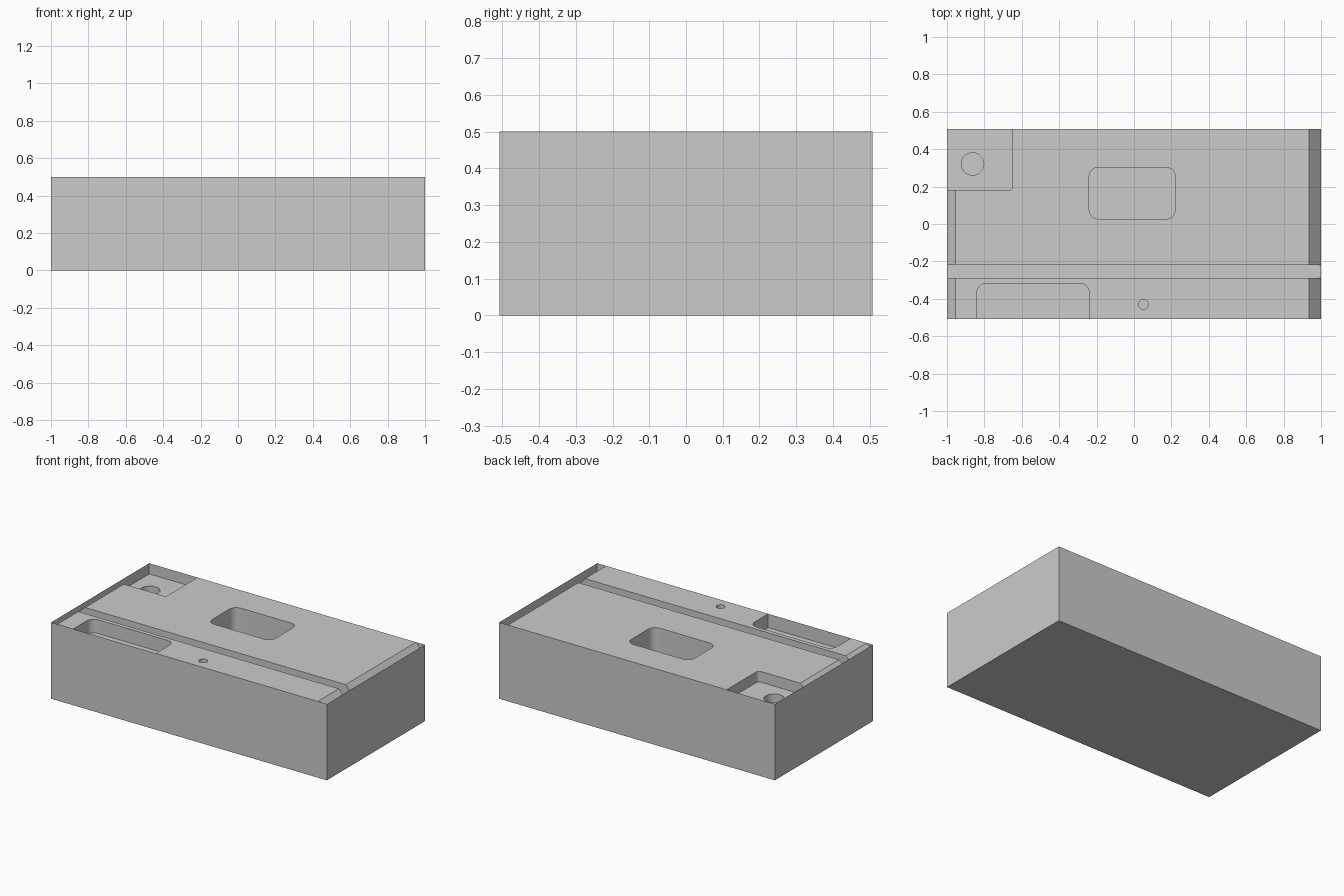
import bpy
import bmesh
import math
from mathutils import Vector

old = bpy.data.objects.get("Cube")
if old:
    bpy.data.objects.remove(old, do_unlink=True)

HX, HY, TOP = 1.0, 0.508, 0.5

grey = bpy.data.materials.new("plain_grey")
grey.use_nodes = True
grey.diffuse_color = (0.6, 0.6, 0.6, 1)
for node in grey.node_tree.nodes:
    if node.type == 'BSDF_PRINCIPLED':
        node.inputs["Base Color"].default_value = grey.diffuse_color


def make_object(name, bm):
    bmesh.ops.recalc_face_normals(bm, faces=bm.faces)
    mesh = bpy.data.meshes.new(name)
    bm.to_mesh(mesh)
    bm.free()
    mesh.materials.append(grey)
    obj = bpy.data.objects.new(name, mesh)
    bpy.context.collection.objects.link(obj)
    return obj


def box(name, x0, x1, y0, y1, z0, z1, radius=0):
    """Box whose vertical edges inside the block outline are rounded."""
    bm = bmesh.new()
    bmesh.ops.create_cube(bm, size=1)
    for v in bm.verts:
        v.co = Vector(((x0, x1)[v.co.x > 0], (y0, y1)[v.co.y > 0], (z0, z1)[v.co.z > 0]))
    if radius:
        edges = [e for e in bm.edges
                 if abs(e.verts[0].co.z - e.verts[1].co.z) > 0.01
                 and abs(e.verts[0].co.x) < HX and abs(e.verts[0].co.y) < HY]
        bmesh.ops.bevel(bm, geom=edges, offset=radius, segments=6, profile=0.5, affect='EDGES')
    return make_object(name, bm)


def pocket(name, x0, x1, y0, y1, depth, radius=0):
    return box(name, x0, x1, y0, y1, TOP - depth, TOP + 0.2, radius)


def hole(name, x, y, radius, floor):
    bm = bmesh.new()
    bmesh.ops.create_cone(bm, cap_ends=True, segments=32, radius1=radius, radius2=radius,
                          depth=TOP + 0.2 - floor)
    bmesh.ops.translate(bm, vec=(x, y, (TOP + 0.2 + floor) / 2), verts=bm.verts)
    return make_object(name, bm)


def end_slope(name, side, width, drop):
    """Wedge that slopes the top down towards one end."""
    bm = bmesh.new()
    k = drop / width
    profile = [(HX - width - 0.1, TOP + 0.1 * k), (HX + 0.1, TOP - drop - 0.1 * k), (HX + 0.1, TOP + 0.3)]
    face = bm.faces.new([bm.verts.new((side * x, -1, z)) for x, z in profile])
    ext = bmesh.ops.extrude_face_region(bm, geom=[face])["geom"]
    bmesh.ops.translate(bm, vec=(0, 2, 0), verts=[g for g in ext if isinstance(g, bmesh.types.BMVert)])
    return make_object(name, bm)


# Solid block and the shapes milled out of its top
block = box("machined_block", -HX, HX, -HY, HY, 0, TOP)
cutters = [
    end_slope("left_end_slope", 1, 0.065, 0.073),
    end_slope("right_end_slope", -1, 0.045, 0.04),
    pocket("long_groove", -1.2, 1.2, -0.29, -0.22, 0.09),
    pocket("centre_pocket", -0.24, 0.22, 0.027, 0.303, 0.25, 0.05),
    pocket("front_pocket", -0.84, -0.24, -0.7, -0.317, 0.09, 0.05),
    pocket("corner_pocket", -1.2, -0.65, 0.181, 0.7, 0.07, 0.02),
    hole("corner_hole", -0.863, 0.321, 0.06, 0.28),
    hole("small_hole", 0.05, -0.43, 0.026, 0.3),
]
for cutter in cutters:
    cutter.hide_render = True
    mod = block.modifiers.new(cutter.name, 'BOOLEAN')
    mod.operation = 'DIFFERENCE'
    mod.solver = 'EXACT'
    mod.object = cutter

# Bake the cuts, then drop the cutters
graph = bpy.context.evaluated_depsgraph_get()
baked = bpy.data.meshes.new_from_object(block.evaluated_get(graph))
block.modifiers.clear()
block.data = baked
for cutter in cutters:
    bpy.data.objects.remove(cutter, do_unlink=True)

# Replace the notched sides by full-height thin walls
bm = bmesh.new()
bm.from_mesh(baked)
bm.normal_update()


def on_side(face):
    c, n = face.calc_center_median(), face.normal
    return (abs(n.x) > 0.99 and abs(c.x) > HX - 0.001) or (abs(n.y) > 0.99 and abs(c.y) > HY - 0.001)


bmesh.ops.delete(bm, geom=[f for f in bm.faces if on_side(f)], context='FACES')
corners = [(-HX, -HY), (HX, -HY), (HX, HY), (-HX, HY)]
for i in range(4):
    a, b = corners[i], corners[(i + 1) % 4]
    bm.faces.new([bm.verts.new(p) for p in ((*a, 0), (*b, 0), (*b, TOP), (*a, TOP))])
for f in bm.faces:
    f.material_index = 0
bm.to_mesh(baked)
bm.free()
baked.materials.clear()
baked.materials.append(grey)

# Smooth only the rounded pocket corners and holes
bpy.ops.object.select_all(action='DESELECT')
block.select_set(True)
bpy.context.view_layer.objects.active = block
bpy.ops.object.shade_smooth_by_angle(angle=math.radians(25))
